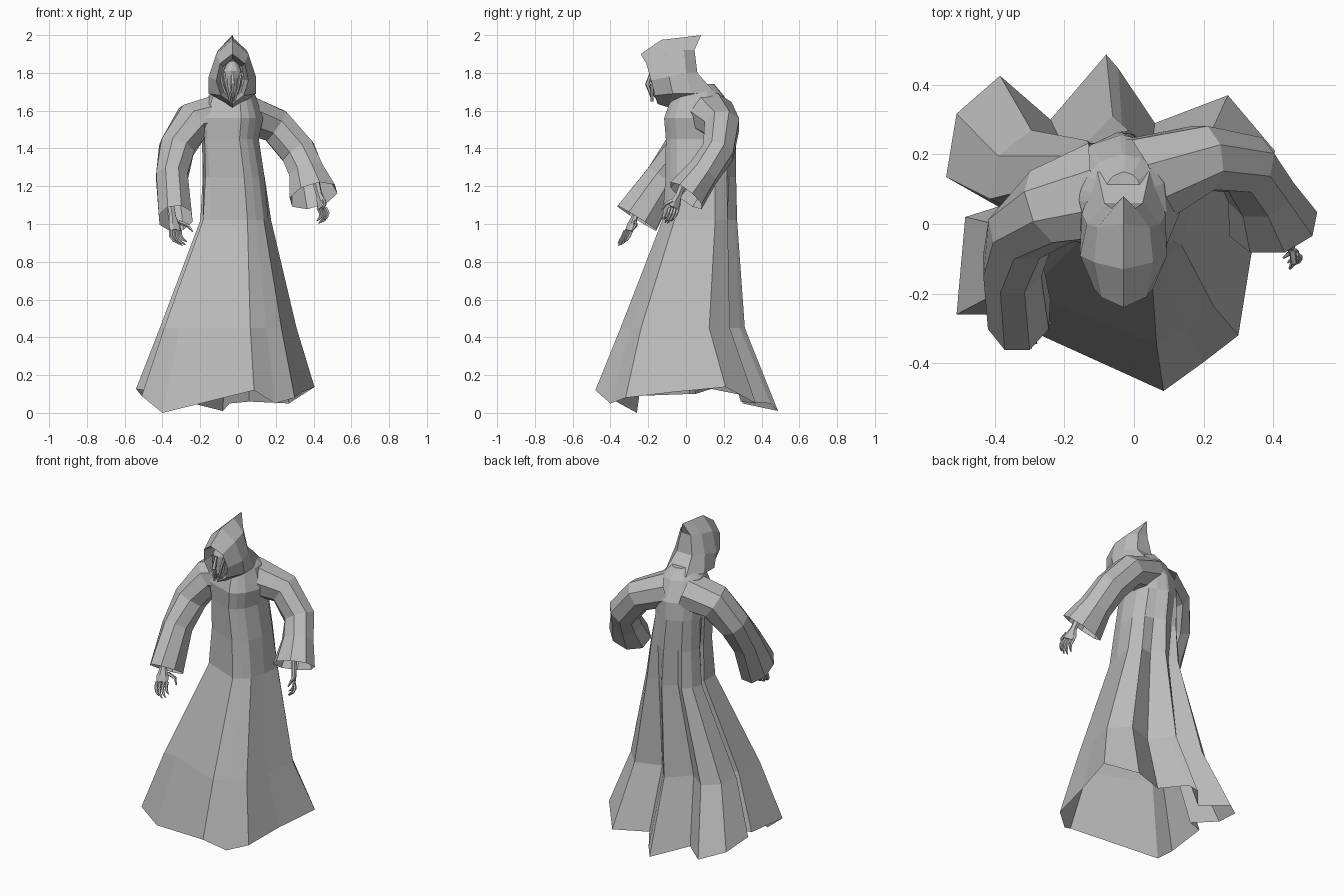
import bpy, bmesh, math
from mathutils import Vector

if "Cube" in bpy.data.objects:
    bpy.data.objects.remove(bpy.data.objects["Cube"], do_unlink=True)

grey = bpy.data.materials.new("robe_grey")
grey.use_nodes = True
COLOUR = (0.5, 0.5, 0.5, 1)
grey.diffuse_color = COLOUR
grey.node_tree.nodes["Principled BSDF"].inputs["Base Color"].default_value = COLOUR


def finish(bm, name):
    bmesh.ops.remove_doubles(bm, verts=bm.verts, dist=0.0005)
    bmesh.ops.recalc_face_normals(bm, faces=bm.faces)
    mesh = bpy.data.meshes.new(name)
    bm.to_mesh(mesh)
    bm.free()
    mesh.materials.append(grey)
    obj = bpy.data.objects.new(name, mesh)
    bpy.context.scene.collection.objects.link(obj)
    return obj


def skin(bm, rings):
    """Join closed rings of equal length with quads; return the vertex rings."""
    vr = [[bm.verts.new(p) for p in ring] for ring in rings]
    n = len(vr[0])
    for a, b in zip(vr, vr[1:]):
        for i in range(n):
            j = (i + 1) % n
            bm.faces.new((a[i], a[j], b[j], b[i]))
    return vr


def tube(bm, path, sides, ref, cap=True):
    """Loft elliptical rings along a path of (point, radius across, radius along ref)."""
    pts = [Vector(p[0]) for p in path]
    rings = []
    for k, (_, ra, rb) in enumerate(path):
        t = (pts[min(k + 1, len(pts) - 1)] - pts[max(k - 1, 0)]).normalized()
        v = Vector(ref)
        v = (v - t * v.dot(t)).normalized()
        u = t.cross(v)
        ring = []
        for i in range(sides):
            a = math.tau * (i + 0.5) / sides
            ring.append(pts[k] + u * ra * math.cos(a) + v * rb * math.sin(a))
        rings.append(ring)
    vr = skin(bm, rings)
    if cap:
        bm.faces.new(vr[0])
        bm.faces.new(vr[-1])


# Robe: folded hem rising into a rounder torso
HEM = [(.085, -.48, .12), (.196, -.40, .05), (.30, -.32, .08), (.34, -.07, .11),
       (.405, .21, .137), (.27, .37, .05), (.06, .29, .06), (-.045, .447, .05),
       (-.08, .487, .01), (-.24, .30, .05), (-.385, .426, .05), (-.51, .317, .09),
       (-.54, .135, .127), (-.39, .05, .1), (-.485, .02, .1), (-.51, -.26, .09),
       (-.40, -.26, 0)]
# height, centre x, centre y, radius x, radius y, roundness
LEVELS = [(.45, -.05, -.02, .36, .33, 0), (1.02, -.01, .07, .19, .2, .3),
          (1.25, -.02, .075, .17, .19, .65), (1.45, -.04, .075, .155, .19, .85),
          (1.56, -.035, .065, .17, .19, 1), (1.68, -.03, .06, .125, .14, 1),
          (1.74, -.03, .06, .06, .09, 1)]
rings = [HEM]
for z, cx, cy, rx, ry, w in LEVELS:
    ring = []
    for x, y, _ in HEM:
        nx, ny = (x + .065) / .47, y / .485
        a = math.atan2(ny, nx)
        ring.append((cx + rx * (nx + w * (math.cos(a) - nx)),
                     cy + ry * (ny + w * (math.sin(a) - ny)), z))
    rings.append(ring)
bm = bmesh.new()
robe = skin(bm, rings)
bm.faces.new(robe[-1])
finish(bm, "robe")

# Wide open sleeves
SLEEVES = {
    "right_sleeve": [((-.08, .1, 1.59), .11, .15), ((-.24, .05, 1.54), .11, .12),
                     ((-.325, -.02, 1.4), .1, .1), ((-.35, -.12, 1.25), .09, .1),
                     ((-.33, -.26, 1.03), .095, .13)],
    "left_sleeve": [((.02, .12, 1.59), .11, .14), ((.2, .19, 1.52), .1, .1),
                    ((.32, .17, 1.38), .1, .09), ((.365, .09, 1.27), .1, .09),
                    ((.4, 0, 1.15), .135, .11)],
}
for name, path in SLEEVES.items():
    bm = bmesh.new()
    tube(bm, path, 8, (0, 1, 0), cap=False)
    finish(bm, name)


# Bony hands with curled fingers
def hand(name, wrist, knuckle, spread, curl):
    w, k = Vector(wrist), Vector(knuckle)
    s, c = Vector(spread).normalized(), Vector(curl).normalized()
    d = (k - w).normalized()
    bm = bmesh.new()
    tube(bm, [(w - d * .1, .02, .022), (w, .015, .02), (w.lerp(k, .6), .015, .036),
              (k, .012, .034)], 6, s)
    for i in range(4):
        base = k + s * (i - 1.5) * .02
        length = (.85, 1, .95, .75)[i]
        mid = base + (d * .04 - c * .008) * length
        low = mid + (d * .03 + c * .014) * length
        tip = low + (d * .018 + c * .024) * length
        tube(bm, [(base, .01, .01), (mid, .01, .01), (low, .008, .008), (tip, .003, .003)], 5, s)
    root = w.lerp(k, .4) + s * .03
    bend = root + s * .03 + d * .02 + c * .02
    tube(bm, [(root, .012, .012), (bend, .01, .01),
              (bend + d * .035 + c * .02, .004, .004)], 5, c.cross(d))
    finish(bm, name)


hand("right_hand", (-.345, -.27, 1.04), (-.33, -.305, .965), (.8, .5, 0), (.9, -.3, 0))
hand("left_hand", (.43, -.04, 1.15), (.445, -.065, 1.085), (.5, -.6, 0), (-.9, -.3, 0))

# Hood: mirrored half outlines (offset from middle, y, z), from recess to back
AXIS = -.03
RIM = [(0, -.24, 1.90), (.065, -.21, 1.85), (.085, -.185, 1.76), (.06, -.165, 1.68),
       (0, -.15, 1.635)]
HOOD = [[(x * .75, y + .1, 1.77 + (z - 1.77) * .8) for x, y, z in RIM], RIM,
        [(0, -.13, 1.975), (.085, -.11, 1.9), (.125, -.09, 1.78), (.125, -.07, 1.69),
         (0, -.1, 1.62)],
        [(0, 0, 1.99), (.075, -.01, 1.92), (.105, 0, 1.8), (.12, .03, 1.69), (0, 0, 1.6)],
        [(0, .08, 2.0), (.035, .045, 1.92), (.055, .06, 1.8), (.075, .15, 1.7),
         (0, .1, 1.6)]]
bm = bmesh.new()
rings = []
for half in HOOD:
    right = [(AXIS + x, y, z) for x, y, z in half]
    left = [(AXIS - x, y, z) for x, y, z in half[-2:0:-1]]
    rings.append(right + left)
vr = skin(bm, rings)
for r in (vr[0], vr[-1]):
    n = len(r)
    bm.faces.new((r[0], r[1], r[-1]))
    for i in range(1, n // 2 - 1):
        bm.faces.new((r[i], r[i + 1], r[n - i - 1], r[n - i]))
    bm.faces.new((r[n // 2 - 1], r[n // 2], r[n // 2 + 1]))
finish(bm, "hood")

# Gaunt face: narrow at the jaw, sunken eyes and cheeks
bm = bmesh.new()
bmesh.ops.create_uvsphere(bm, u_segments=12, v_segments=9, radius=1)
for v in bm.verts:
    x, y, z = v.co
    narrow = 1 if z > 0 else 1 + .55 * z
    if y < -.3 and .2 < abs(x) < .75 and -.5 < z < .5:
        y += .35
    v.co = (AXIS + .055 * x * narrow, -.125 + .065 * y, 1.755 + .11 * z)
finish(bm, "face")

# Ridges of the face: nose and cheek bones
bm = bmesh.new()
tube(bm, [((AXIS, -.18, 1.81), .008, .008), ((AXIS, -.205, 1.74), .014, .012),
          ((AXIS, -.18, 1.67), .006, .008)], 5, (0, 1, 0))
for side in (-1, 1):
    tube(bm, [((AXIS + side * .045, -.165, 1.8), .008, .01),
              ((AXIS + side * .034, -.18, 1.74), .009, .01),
              ((AXIS + side * .012, -.18, 1.65), .006, .008)], 5, (0, 1, 0))
finish(bm, "face_bones")
